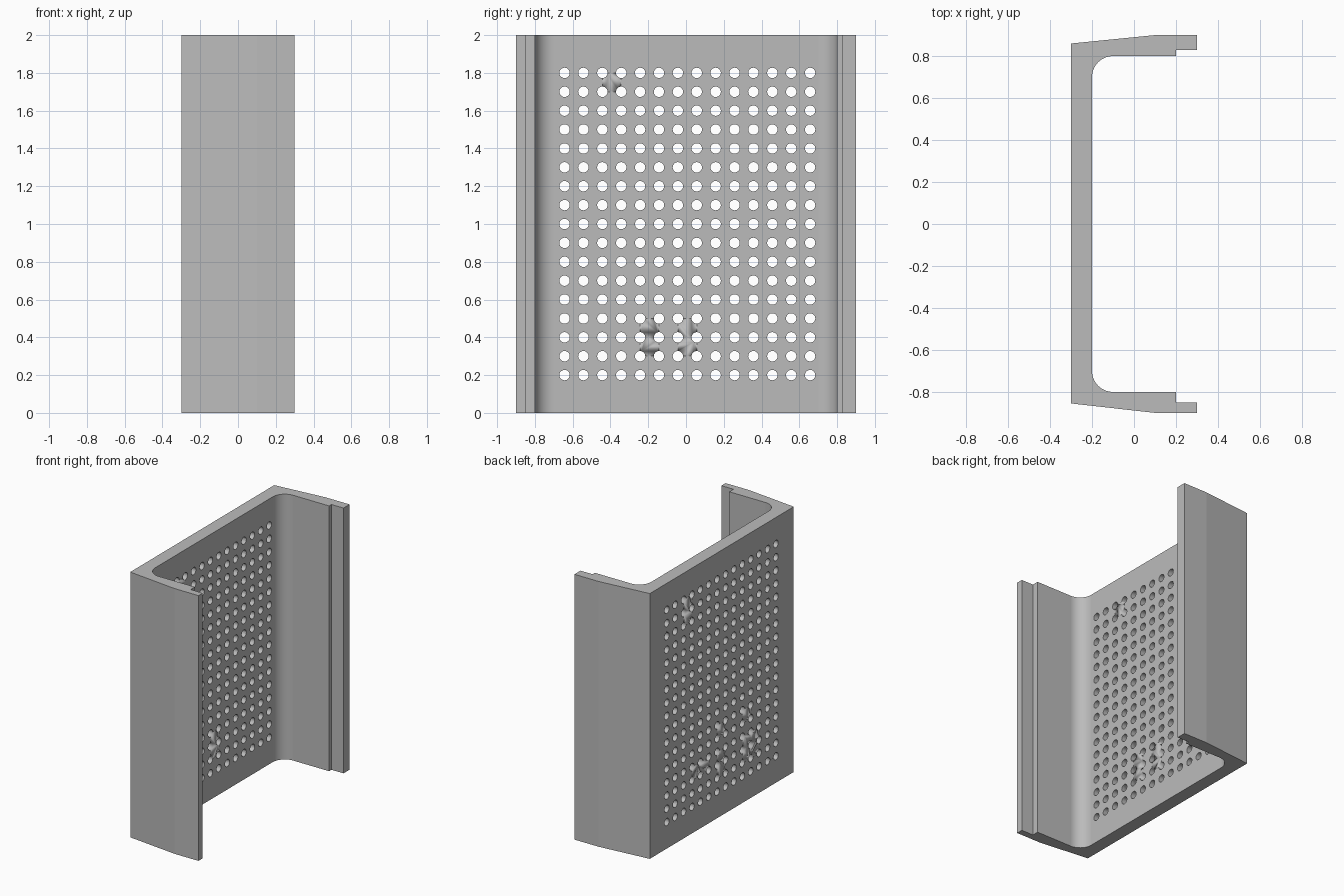
import bpy, bmesh, math
from mathutils import Matrix

if "Cube" in bpy.data.objects:
    bpy.data.objects.remove(bpy.data.objects["Cube"], do_unlink=True)

HEIGHT = 2.0

grey = bpy.data.materials.new("plain_grey")
grey.use_nodes = True
colour = (0.5, 0.5, 0.5, 1)
grey.diffuse_color = colour
grey.node_tree.nodes["Principled BSDF"].inputs["Base Color"].default_value = colour


def make_object(name, bm):
    bmesh.ops.recalc_face_normals(bm, faces=bm.faces)
    mesh = bpy.data.meshes.new(name)
    bm.to_mesh(mesh)
    bm.free()
    obj = bpy.data.objects.new(name, mesh)
    bpy.context.collection.objects.link(obj)
    mesh.materials.append(grey)
    return obj


def half_profile(side, corner, lip, segments=18):
    """Outline of one flange, from the outer back corner to the inner fillet."""
    pts = [(-0.3, corner), (0.1, 0.9), (0.3, 0.9), (0.3, lip), (0.2, lip), (0.2, 0.8)]
    for i in range(segments + 1):
        a = math.pi / 2 * (1 + i / segments)
        pts.append((-0.1 + 0.1 * math.cos(a), 0.7 + 0.1 * math.sin(a)))
    return [(x, side * y) for x, y in pts]


# Channel: one profile extruded upwards
outline = half_profile(1, 0.86, 0.828) + half_profile(-1, 0.855, 0.85)[::-1]
bm = bmesh.new()
base = bm.faces.new([bm.verts.new((x, y, 0)) for x, y in outline])
grown = bmesh.ops.extrude_face_region(bm, geom=[base])["geom"]
bmesh.ops.translate(bm, vec=(0, 0, HEIGHT),
                    verts=[v for v in grown if isinstance(v, bmesh.types.BMVert)])
panel = make_object("perforated_channel", bm)

# Grid of round holes through the back wall
bm = bmesh.new()
for col in range(14):
    for row in range(17):
        place = Matrix.Translation((-0.25, -0.643 + 0.1 * col, 0.2 + 0.1 * row))
        bmesh.ops.create_cone(bm, cap_ends=True, segments=24, radius1=0.0275,
                              radius2=0.0275, depth=0.2,
                              matrix=place @ Matrix.Rotation(math.pi / 2, 4, "Y"))
cutter = make_object("hole_cutter", bm)
cutter.hide_render = True

cut = panel.modifiers.new("holes", "BOOLEAN")
cut.operation = "DIFFERENCE"
cut.solver = "EXACT"
cut.object = cutter
bpy.context.view_layer.objects.active = panel
bpy.ops.object.modifier_apply(modifier=cut.name)
bpy.data.objects.remove(cutter, do_unlink=True)

# Only the narrow facets of fillets and holes are rounded
for face in panel.data.polygons:
    face.use_smooth = face.area < 0.03
